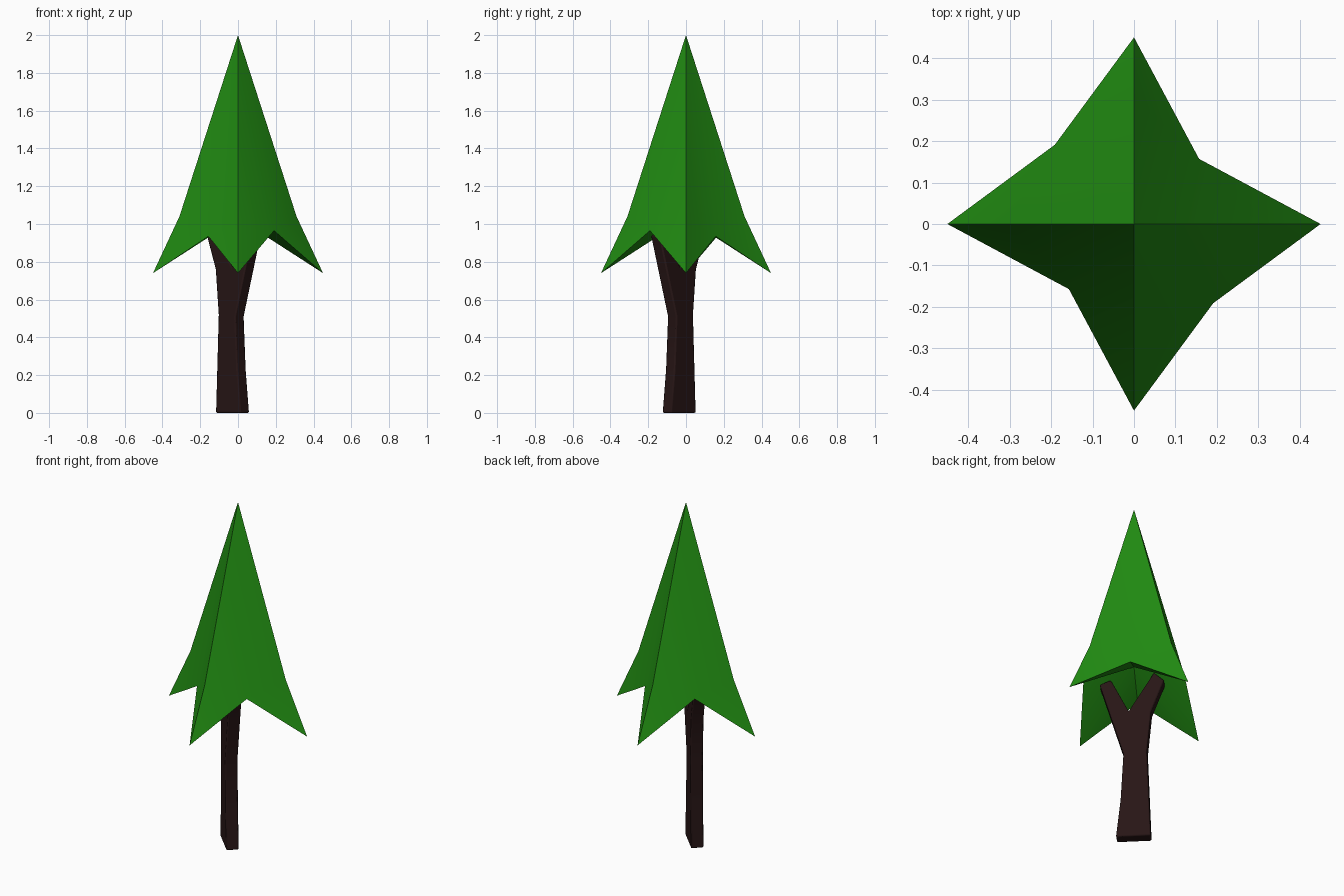
import bpy, bmesh, math
from mathutils import Vector

if "Cube" in bpy.data.objects:
    bpy.data.objects.remove(bpy.data.objects["Cube"])


def material(name, rgb):
    m = bpy.data.materials.new(name)
    m.diffuse_color = (*rgb, 1)
    m.use_nodes = True
    m.node_tree.nodes["Principled BSDF"].inputs["Base Color"].default_value = m.diffuse_color
    return m


def make_object(name, bm, mat):
    bmesh.ops.recalc_face_normals(bm, faces=bm.faces[:])
    mesh = bpy.data.meshes.new(name)
    bm.to_mesh(mesh)
    bm.free()
    obj = bpy.data.objects.new(name, mesh)
    bpy.context.collection.objects.link(obj)
    mesh.materials.append(mat)
    return obj


# Canopy: four-pointed star skirt under a tall apex, with a raised hollow below
bm = bmesh.new()
apex = bm.verts.new((0, 0, 2.0))
hollow = bm.verts.new((0, 0, 1.03))
shoulders, tips, notches = [], [], []
for i in range(4):
    a = i * math.pi / 2
    c, s = math.cos(a), math.sin(a)
    shoulders.append(bm.verts.new((0.31 * c, 0.31 * s, 1.04)))
    tips.append(bm.verts.new((0.45 * c, 0.45 * s, 0.74)))
    # notches alternate between shallow and deep
    d, z = ((0.157, 0.935), (0.191, 0.965))[i % 2]
    d *= math.sqrt(2)
    b = a + math.pi / 4
    notches.append(bm.verts.new((d * math.cos(b), d * math.sin(b), z)))
for i in range(4):
    for k in (i, (i + 1) % 4):
        bm.faces.new((apex, shoulders[k], notches[i]))
        bm.faces.new((shoulders[k], tips[k], notches[i]))
        bm.faces.new((hollow, notches[i], tips[k]))
canopy = make_object("canopy", bm, material("leaf_green", (0.015, 0.26, 0.006)))

# Trunk: flat forked profile (width, height) extruded across the diagonal
profile = [(-0.098, 0), (0.088, 0), (0.068, 0.52), (0.09, 0.76), (0.16, 0.95),
           (0.105, 1.0), (-0.03, 0.77), (-0.125, 0.965), (-0.185, 0.94),
           (-0.058, 0.51), (-0.073, 0.23)]
wide = Vector((-1, 1, 0)).normalized()
thick = Vector((1, 1, 0)).normalized()
bm = bmesh.new()
face = bm.faces.new([bm.verts.new(wide * w + thick * -0.08 + Vector((0, 0, z)))
                     for w, z in profile])
ext = bmesh.ops.extrude_face_region(bm, geom=[face])
bmesh.ops.translate(bm, vec=thick * 0.068,
                    verts=[v for v in ext["geom"] if isinstance(v, bmesh.types.BMVert)])
trunk = make_object("forked_trunk", bm, material("bark_brown", (0.021, 0.008, 0.008)))
bevel = trunk.modifiers.new("soft_edges", "BEVEL")
bevel.width = 0.007
bevel.segments = 2

# Smooth shading with sharp ridges
for obj in (canopy, trunk):
    bpy.ops.object.select_all(action='DESELECT')
    obj.select_set(True)
    bpy.context.view_layer.objects.active = obj
    bpy.ops.object.shade_smooth_by_angle(angle=math.radians(35))
